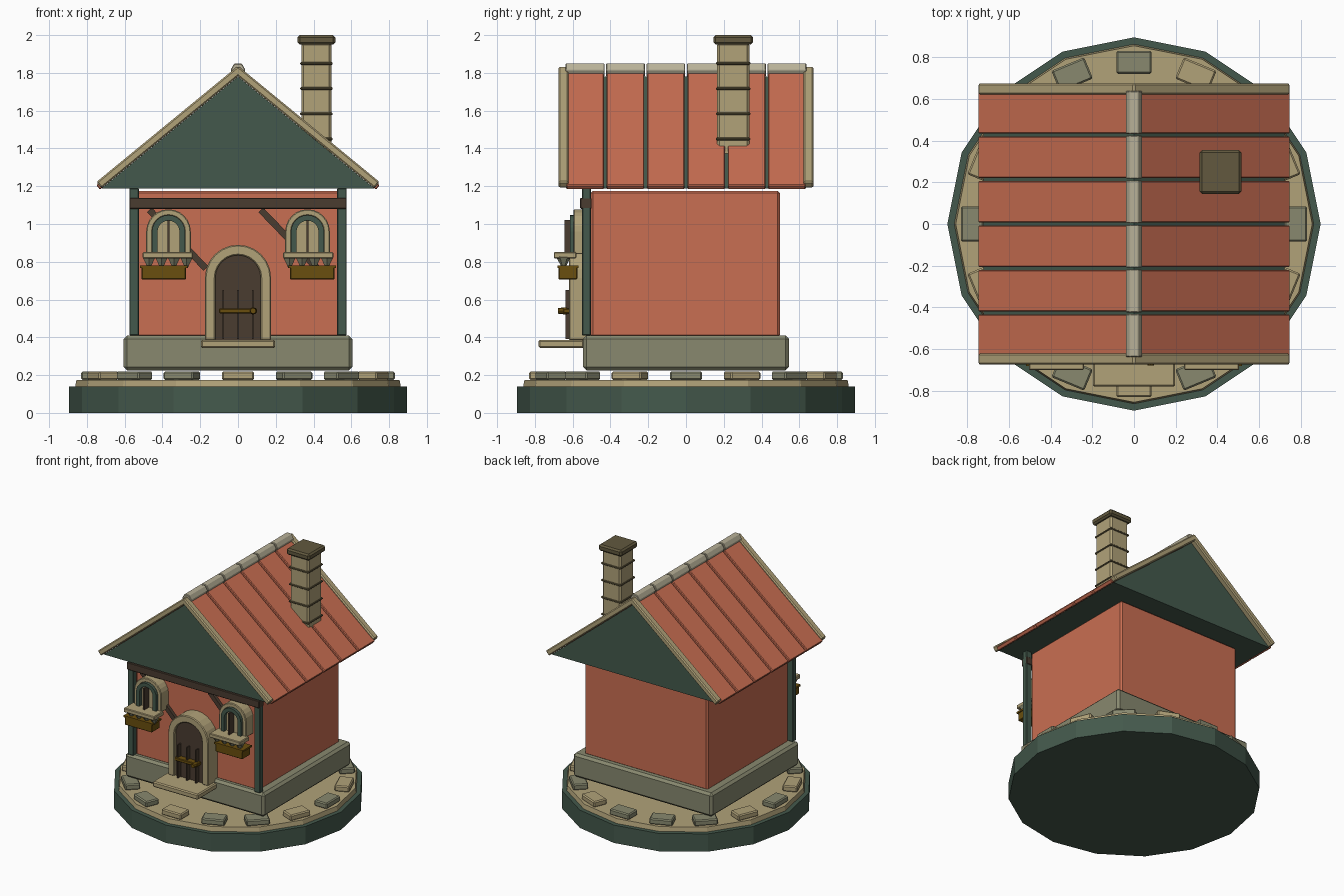
import bpy, bmesh, math
from mathutils import Matrix, Vector

if "Cube" in bpy.data.objects:
    bpy.data.objects.remove(bpy.data.objects["Cube"])


def material(name, r, g, b):
    m = bpy.data.materials.new(name)
    lin = [((c / 255 + 0.055) / 1.055) ** 2.4 for c in (r, g, b)]
    m.diffuse_color = (*lin, 1)
    m.use_nodes = True
    m.node_tree.nodes["Principled BSDF"].inputs["Base Color"].default_value = m.diffuse_color
    return m


SALMON = material("salmon", 201, 110, 82)
GREEN = material("dark green", 68, 89, 76)
TAN = material("tan stone", 177, 162, 121)
GREY = material("grey stone", 136, 137, 111)
BROWN = material("dark brown", 74, 60, 48)
GOLD = material("golden brown", 106, 78, 14)
CAP = material("chimney brown", 98, 89, 62)
PALE = material("pale stone", 184, 177, 152)


def finish(name, bm, mat, bevel=0):
    bmesh.ops.recalc_face_normals(bm, faces=bm.faces[:])
    me = bpy.data.meshes.new(name)
    bm.to_mesh(me)
    bm.free()
    ob = bpy.data.objects.new(name, me)
    bpy.context.collection.objects.link(ob)
    me.materials.append(mat)
    if bevel:
        mod = ob.modifiers.new("bevel", 'BEVEL')
        mod.width = bevel
        mod.segments = 1
    return ob


def box(name, center, size, mat, bevel=0, rot=None):
    bm = bmesh.new()
    bmesh.ops.create_cube(bm, size=1)
    bm.transform(Matrix.Diagonal((*size, 1)))
    if rot:
        bm.transform(Matrix.Rotation(rot[0], 4, rot[1]))
    bm.transform(Matrix.Translation(center))
    return finish(name, bm, mat, bevel)


def span(name, x, y, z, mat, bevel=0):
    """Box from (low, high) pairs on each axis."""
    c = [(a[0] + a[1]) / 2 for a in (x, y, z)]
    return box(name, c, [a[1] - a[0] for a in (x, y, z)], mat, bevel)


def cone(name, center, r1, r2, depth, sides, mat, rot=None, bevel=0, turn=0):
    bm = bmesh.new()
    bmesh.ops.create_cone(bm, cap_ends=True, segments=sides, radius1=r1, radius2=r2, depth=depth)
    bm.transform(Matrix.Rotation(turn, 4, 'Z'))
    if rot:
        bm.transform(Matrix.Rotation(rot[0], 4, rot[1]))
    bm.transform(Matrix.Translation(center))
    return finish(name, bm, mat, bevel)


def extrude_profile(name, pts, y0, y1, mat, bevel=0):
    """Extrude an x-z outline along y."""
    bm = bmesh.new()
    f = bm.faces.new([bm.verts.new((x, y0, z)) for x, z in pts])
    ext = bmesh.ops.extrude_face_region(bm, geom=[f])
    bmesh.ops.translate(bm, vec=(0, y1 - y0, 0),
                        verts=[v for v in ext["geom"] if isinstance(v, bmesh.types.BMVert)])
    return finish(name, bm, mat, bevel)


def arch(name, cx, zc, zb, r, y0, y1, mat, inner=0, bevel=0):
    """Round-topped panel, or a frame around an opening of radius inner."""
    def side(rad):
        arc = [(cx + rad * math.cos(math.pi * i / 12), zc + rad * math.sin(math.pi * i / 12))
               for i in range(13)]
        return [(cx + rad, zb)] + arc + [(cx - rad, zb)]
    pts = side(r) + (side(inner)[::-1] if inner else [])
    return extrude_profile(name, pts, y0, y1, mat, bevel)


# Round base with paved top
cone("base", (0, 0, 0.07), 0.895, 0.895, 0.14, 16, GREEN)
cone("base_paving", (0, 0, 0.157), 0.862, 0.855, 0.036, 16, TAN)
for i in range(16):
    a = math.tau * i / 16
    box("paving_stone", (0.775 * math.cos(a), 0.775 * math.sin(a), 0.197), (0.11, 0.17, 0.046),
        TAN if i in (1, 3, 7, 9, 12, 15) else GREY, 0.008, (a, 'Z'))

# Foundation, walls and front timber
span("foundation", (-0.605, 0.605), (-0.545, 0.545), (0.225, 0.41), GREY, 0.018)
span("walls", (-0.535, 0.535), (-0.505, 0.497), (0.40, 1.175), SALMON, 0.012)
span("front_beam", (-0.575, 0.575), (-0.56, -0.5), (1.08, 1.138), BROWN, 0.004)
for s in (-1, 1):
    box("front_post", (s * 0.55, -0.527, 0.80), (0.05, 0.046, 0.78), GREEN, 0.004)
for x in (-0.32, 0.27):
    box("brace", (x, -0.515, 0.92), (0.43, 0.03, 0.035), BROWN, 0, (math.radians(46), 'Y'))

# Roof body, with panels and edge boards laid on the slope
SLOPE = 0.82
ANG = math.atan(SLOPE)
extrude_profile("roof_body", [(-0.722, 1.188), (0.722, 1.188), (0, 1.78)], -0.635, 0.635, GREEN)


def slope_slab(name, x0, x1, top, thick, y, width, mat, bevel):
    n = Vector((math.sin(ANG), 0, math.cos(ANG)))
    xm = (x0 + x1) / 2
    c = Vector((xm, y, top - SLOPE * xm)) - n * thick / 2
    for s in (-1, 1):
        box(name, (s * c.x, c.y, c.z), ((x1 - x0) / math.cos(ANG), width, thick),
            mat, bevel, (s * ANG, 'Y'))


PITCH = 0.2137
for i in range(6):
    y = (i - 2.5) * PITCH
    slope_slab("roof_panel", 0.01, 0.75, 1.82, 0.03, y, PITCH - 0.015, SALMON, 0.005)
    cone("ridge_cap", (0, y, 1.815), 0.04, 0.04, PITCH - 0.008, 6, PALE,
         (math.pi / 2, 'X'), 0.004, math.pi / 6 * 3)
for s in (-1, 1):
    slope_slab("gable_board", 0, 0.75, 1.837, 0.043, s * 0.648, 0.054, TAN, 0.008)

# Chimney
CX, CY = 0.415, 0.25
span("chimney", (CX - 0.08, CX + 0.08), (CY - 0.085, CY + 0.085), (1.36, 1.96), TAN, 0.012)
for z in (1.45, 1.483 + 0.1, 1.717, 1.85):
    box("chimney_band", (CX, CY, z), (0.172, 0.182, 0.014), CAP, 0.004)
box("chimney_cap", (CX, CY, 1.975), (0.2, 0.21, 0.05), CAP, 0.012)

# Door and step
span("door_step", (-0.197, 0.197), (-0.78, -0.54), (0.343, 0.387), TAN, 0.008)
arch("door_frame", 0, 0.715, 0.385, 0.175, -0.62, -0.5, TAN, 0.12, 0.006)
arch("door", 0, 0.715, 0.385, 0.122, -0.6, -0.5, BROWN)
for x in (-0.078, 0, 0.078):
    span("door_strip", (x - 0.004, x + 0.004), (-0.637, -0.59), (0.39, 0.65), BROWN)
span("door_bar", (-0.1, 0.1), (-0.65, -0.6), (0.527, 0.552), GOLD, 0.004)
cone("door_knob", (0.08, -0.655, 0.54), 0.02, 0.015, 0.045, 8, GOLD, (math.pi / 2, 'X'))

# Windows with sill, plants and flower box
for s in (-1, 1):
    wx = s * 0.368
    arch("window_frame", wx, 0.96, 0.84, 0.118, -0.595, -0.5, TAN, 0.085, 0.005)
    arch("window_sash", wx, 0.96, 0.84, 0.087, -0.615, -0.5, GREEN, 0.058)
    arch("window_pane", wx, 0.96, 0.84, 0.06, -0.585, -0.5, TAN)
    span("window_bar", (wx - 0.006, wx + 0.006), (-0.642, -0.58), (0.845, 1.02), BROWN)
    box("window_sill", (s * 0.372, -0.64, 0.834), (0.265, 0.12, 0.033), TAN, 0.005)
    for i in range(4):
        cone("hanging_plant", (s * 0.372 + (i - 1.5) * 0.066, -0.648, 0.797), 0.008, 0.04, 0.06,
             6, GREY)
    box("flower_box", (s * 0.393, -0.625, 0.742), (0.235, 0.1, 0.07), GOLD, 0.004)
    box("flower_box_rim", (s * 0.393, -0.625, 0.774), (0.25, 0.112, 0.014), GOLD)
